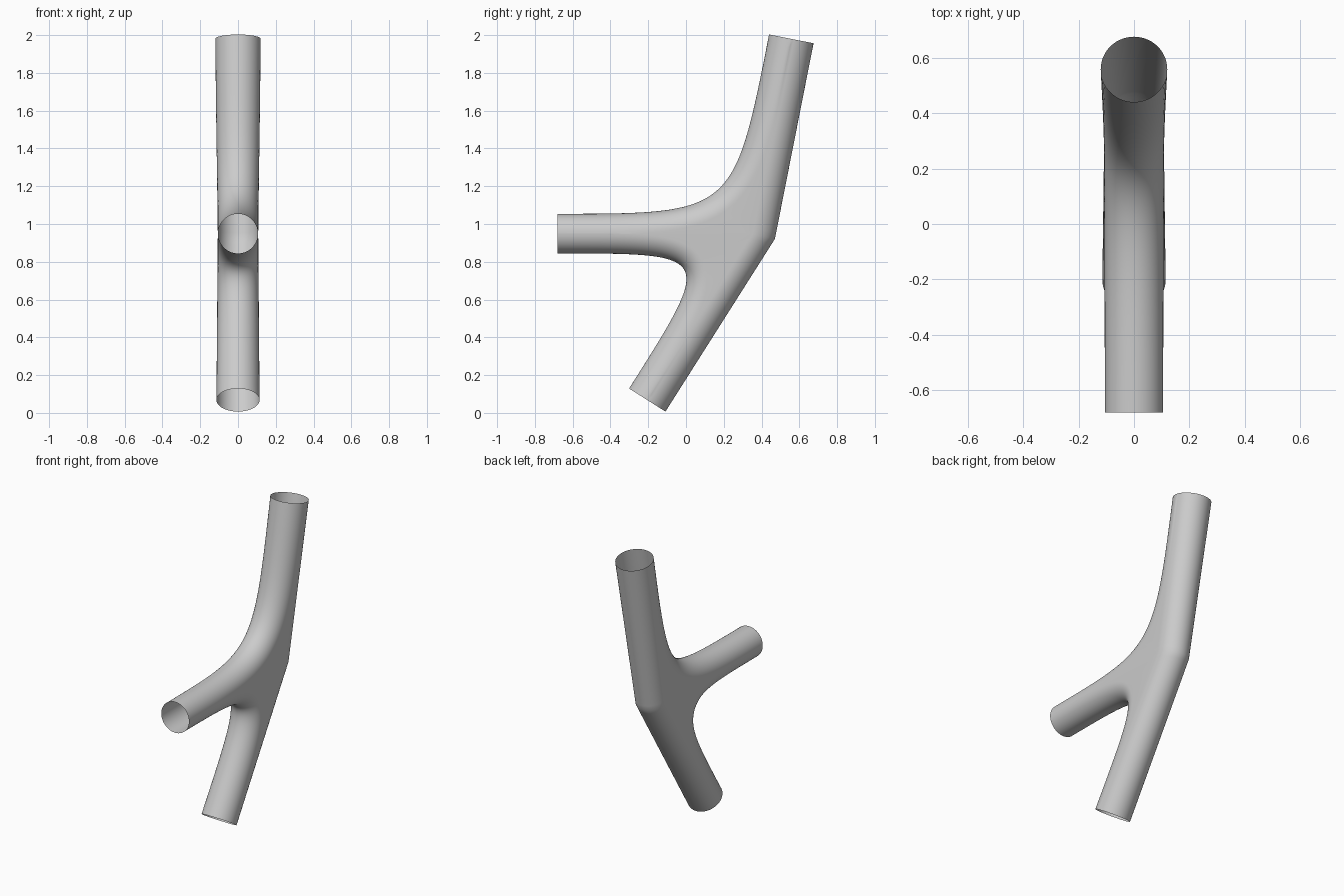
import bpy, bmesh, math
from mathutils import Vector

cube = bpy.data.objects.get("Cube")
if cube:
    bpy.data.objects.remove(cube)

HALF = 32      # rows along each arm
ARC = 14       # steps around a quarter of the tube

# Arm ends and hub, as (y, z) points in the middle plane
hub = Vector((0.354, 0.95))
hub_radius = 0.107
arms = {
    "front": (Vector((-0.68, 0.949)), 0.105),
    "upper": (Vector((0.5575, 1.98)), 0.12),
    "lower": (Vector((-0.205, 0.068)), 0.114),
}


def side_normal(direction, side):
    return Vector((-direction.y, direction.x)).normalized() * side


def corner_of(p, d, q, e):
    """Where the line p + s*d meets the line q + t*e."""
    s = (q - p).cross(e) / d.cross(e)
    return p + d * s


def bezier(a, k, b, t):
    """Curve from a to b that leans on the corner k; also its tangent."""
    u = 1 - t
    point = a * u**3 + k * (3 * u * t) + b * t**3
    tangent = (k - a) * u * u + (b - k) * t * t
    return point, tangent


def sector(bm, first, second, side, blended):
    """Surface between two neighbouring arms, on both halves of the model."""
    (end_a, rad_a), (end_b, rad_b) = arms[first], arms[second]
    dir_a, dir_b = hub - end_a, hub - end_b
    edge_a = end_a + side_normal(dir_a, side) * rad_a
    edge_b = end_b + side_normal(dir_b, -side) * rad_b
    corner = corner_of(edge_a, dir_a, edge_b, dir_b)
    rows = []
    for i in range(2 * HALF + 1):
        t = i / (2 * HALF)
        end, rad, f = (end_a, rad_a, 2 * t) if t < 0.5 else (end_b, rad_b, 2 - 2 * t)
        axis = end.lerp(hub, f)
        width = rad + (hub_radius - rad) * f
        if blended:
            # Rounded rim along the fillet, then a flat web to the axis
            rim, tangent = bezier(edge_a, corner, edge_b, t)
            depth = rad_a + (rad_b - rad_a) * t
            anchor = rim - side_normal(tangent, side) * depth
        else:
            # Plain mitred elbow
            rim = (edge_a if t < 0.5 else edge_b).lerp(corner, f)
            anchor = axis
        row = []
        for j in range(ARC + 1):
            a = math.pi / 2 * j / ARC
            p = anchor + (rim - anchor) * math.cos(a)
            row.append((width * math.sin(a), p.x, p.y))
        row.append((width, axis.x, axis.y))
        rows.append(row)
    for mirror in (1, -1):
        grid = [[bm.verts.new((x * mirror, y, z)) for x, y, z in row] for row in rows]
        for r0, r1 in zip(grid, grid[1:]):
            for j in range(len(r0) - 1):
                quad = (r0[j], r0[j + 1], r1[j + 1], r1[j])
                bm.faces.new(quad if mirror * side > 0 else quad[::-1])


# Build the three sectors and weld them along the arm axes
bm = bmesh.new()
sector(bm, "front", "upper", 1, True)
sector(bm, "front", "lower", -1, True)
sector(bm, "upper", "lower", 1, False)
bmesh.ops.remove_doubles(bm, verts=bm.verts, dist=0.0004)
bmesh.ops.dissolve_degenerate(bm, edges=bm.edges, dist=0.0001)
bmesh.ops.recalc_face_normals(bm, faces=bm.faces)

# Make sure the skin faces outward, judged on the back of the elbow
back = max(bm.faces, key=lambda f: f.calc_center_median().y)
if back.normal.y < 0:
    bmesh.ops.reverse_faces(bm, faces=bm.faces)

mesh = bpy.data.meshes.new("branching_pipe")
bm.to_mesh(mesh)
bm.free()
pipe = bpy.data.objects.new("branching_pipe", mesh)
bpy.context.collection.objects.link(pipe)

# Plain grey finish
grey = bpy.data.materials.new("light_grey")
grey.use_nodes = True
colour = (0.6, 0.6, 0.6, 1)
grey.diffuse_color = colour
grey.node_tree.nodes["Principled BSDF"].inputs["Base Color"].default_value = colour
mesh.materials.append(grey)

bpy.ops.object.select_all(action="DESELECT")
pipe.select_set(True)
bpy.context.view_layer.objects.active = pipe
bpy.ops.object.shade_smooth_by_angle(angle=math.radians(35))
